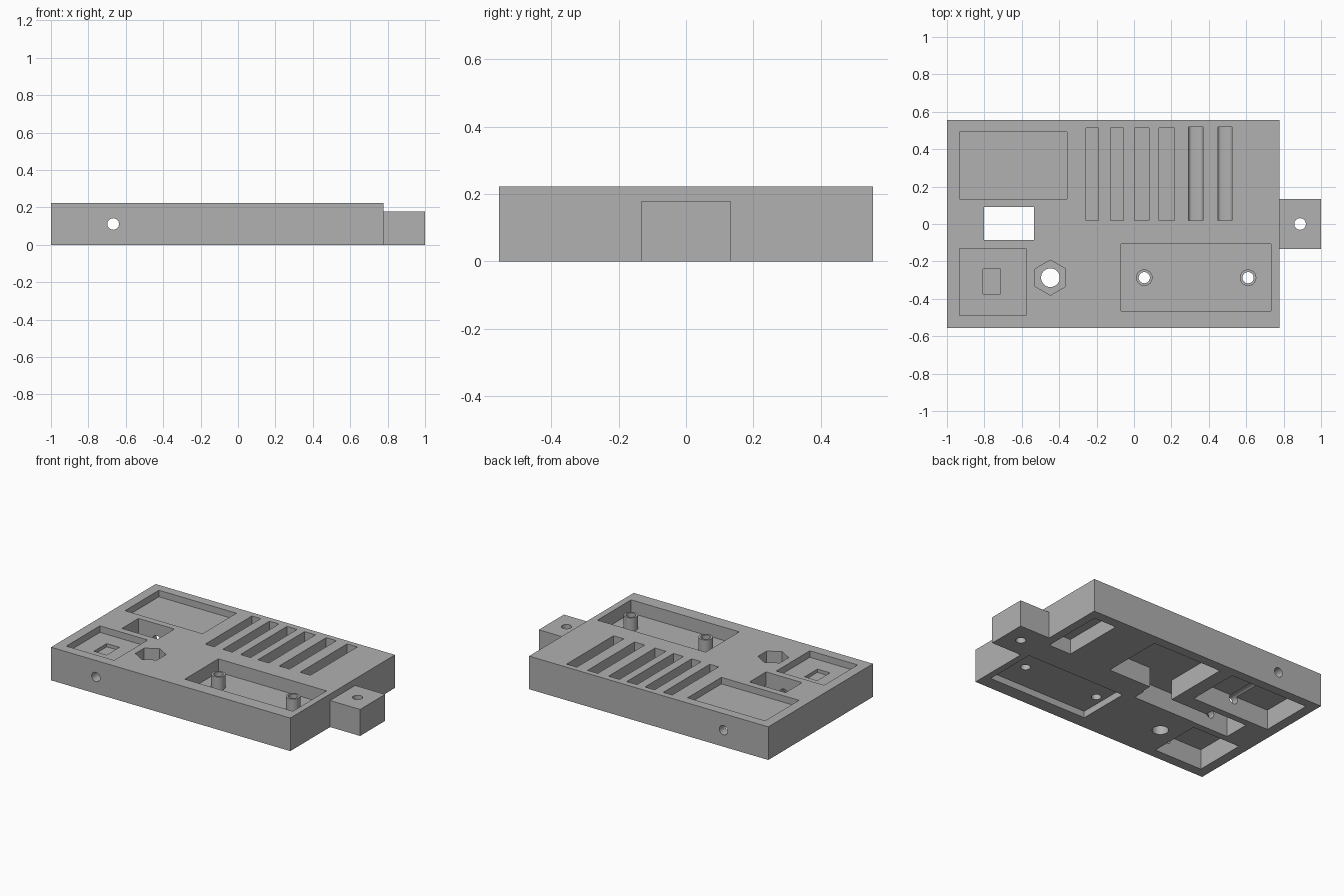
import bpy, bmesh, math
from mathutils import Matrix

if "Cube" in bpy.data.objects:
    bpy.data.objects.remove(bpy.data.objects["Cube"])

grey = bpy.data.materials.new("plain grey")
grey.use_nodes = True
grey.diffuse_color = (0.44, 0.44, 0.44, 1)
grey.node_tree.nodes["Principled BSDF"].inputs["Base Color"].default_value = grey.diffuse_color

H = 0.222      # block height
OVER = 0.03    # how far cutters reach past a surface


def finish(name, bm):
    mesh = bpy.data.meshes.new(name)
    bm.to_mesh(mesh)
    bm.free()
    mesh.materials.append(grey)
    ob = bpy.data.objects.new(name, mesh)
    bpy.context.collection.objects.link(ob)
    return ob


def box(name, x0, x1, y0, y1, z0, z1, round_bottom=0):
    bm = bmesh.new()
    bmesh.ops.create_cube(bm, size=1)
    for v in bm.verts:
        v.co.x = x1 if v.co.x > 0 else x0
        v.co.y = y1 if v.co.y > 0 else y0
        v.co.z = z1 if v.co.z > 0 else z0
    if round_bottom:
        edges = [e for e in bm.edges
                 if all(abs(v.co.z - z0) < 1e-5 for v in e.verts)
                 and abs(e.verts[0].co.x - e.verts[1].co.x) < 1e-5]
        bmesh.ops.bevel(bm, geom=edges, offset=round_bottom, segments=4,
                        profile=0.5, affect='EDGES')
    return finish(name, bm)


def rod(name, x, y, z0, z1, r, sides=32, turn=0):
    bm = bmesh.new()
    place = Matrix.Translation((x, y, (z0 + z1) / 2)) @ Matrix.Rotation(turn, 4, 'Z')
    bmesh.ops.create_cone(bm, cap_ends=True, segments=sides, radius1=r, radius2=r,
                          depth=z1 - z0, matrix=place)
    return finish(name, bm)


def carve(target, cutter):
    cutter.hide_render = True
    mod = target.modifiers.new("cut", 'BOOLEAN')
    mod.operation = 'DIFFERENCE'
    mod.solver = 'EXACT'
    mod.object = cutter
    bpy.context.view_layer.update()
    graph = bpy.context.evaluated_depsgraph_get()
    mesh = bpy.data.meshes.new_from_object(target.evaluated_get(graph))
    target.modifiers.clear()
    target.data = mesh
    bpy.data.objects.remove(cutter)


def pocket_top(x0, x1, y0, y1, depth, round_bottom=0):
    carve(block, box("cutter", x0, x1, y0, y1, H - depth, H + OVER, round_bottom))


def pocket_bottom(x0, x1, y0, y1, depth):
    carve(block, box("cutter", x0, x1, y0, y1, -OVER, depth))


# Main block and side tab
block = box("block", -1, 0.777, -0.555, 0.555, 0, H)
tab = box("side_tab", 0.777, 1, -0.133, 0.133, 0, 0.178)
carve(tab, rod("cutter", 0.888, 0, -OVER, H, 0.031))

# Rectangular recesses in the top
BACK = (-0.933, -0.357, 0.134, 0.493)
FRONT = (-0.933, -0.578, -0.488, -0.132)
pocket_top(*BACK, 0.044)
pocket_top(*FRONT, 0.044)
pocket_top(-0.807, -0.713, -0.375, -0.24, 0.066)
pocket_top(-0.07, 0.733, -0.465, -0.108, 0.089)

# Row of narrow slots, widening to the left; the last two are rounded below
for i, width in enumerate((0.066, 0.071, 0.076, 0.081)):
    mid = -0.224 + 0.133 * i
    pocket_top(mid - width / 2, mid + width / 2, 0.02, 0.514, 0.067)
for mid in (0.33, 0.486):
    pocket_top(mid - 0.038, mid + 0.038, 0.02, 0.518, 0.089, 0.018)

# Recesses underneath
pocket_bottom(*BACK, 0.133)
pocket_bottom(*FRONT, 0.133)
pocket_bottom(0, 0.733, -0.465, -0.108, 0.044)
pocket_bottom(0.555, 0.72, 0.067, 0.49, 0.1)
pocket_bottom(-0.262, 0.25, 0.072, 0.49, 0.133)
pocket_bottom(-0.262, -0.064, 0.0, 0.12, 0.133)
pocket_bottom(-0.6, -0.075, -0.083, 0.038, 0.133)

# Square opening through the block
carve(block, box("cutter", -0.802, -0.535, -0.086, 0.09, -OVER, H + OVER))

# Hexagonal nut recess with its bolt hole
carve(block, rod("cutter", -0.447, -0.287, H - 0.125, H + OVER, 0.094, 6))
carve(block, rod("cutter", -0.447, -0.287, -OVER, H + OVER, 0.05))

# Long cross hole from front to back
cross = rod("cutter", 0, 0, -0.7, 0.7, 0.031)
cross.data.transform(Matrix.Translation((-0.667, 0, 0.111)) @ Matrix.Rotation(math.pi / 2, 4, 'X'))
carve(block, cross)

# Hollow screw posts
parts = [block, tab]
for side, x in (("right", 0.055), ("left", 0.61)):
    post = rod(side + "_screw_post", x, -0.287, 0.133, H, 0.044)
    carve(post, rod("cutter", x, -0.287, 0, H + OVER, 0.03))
    carve(block, rod("cutter", x, -0.287, -OVER, H + OVER, 0.03))
    parts.append(post)

# Smooth round walls, keep edges sharp
bpy.ops.object.select_all(action='DESELECT')
for ob in parts:
    ob.select_set(True)
bpy.context.view_layer.objects.active = block
bpy.ops.object.shade_smooth_by_angle(angle=math.radians(30))
